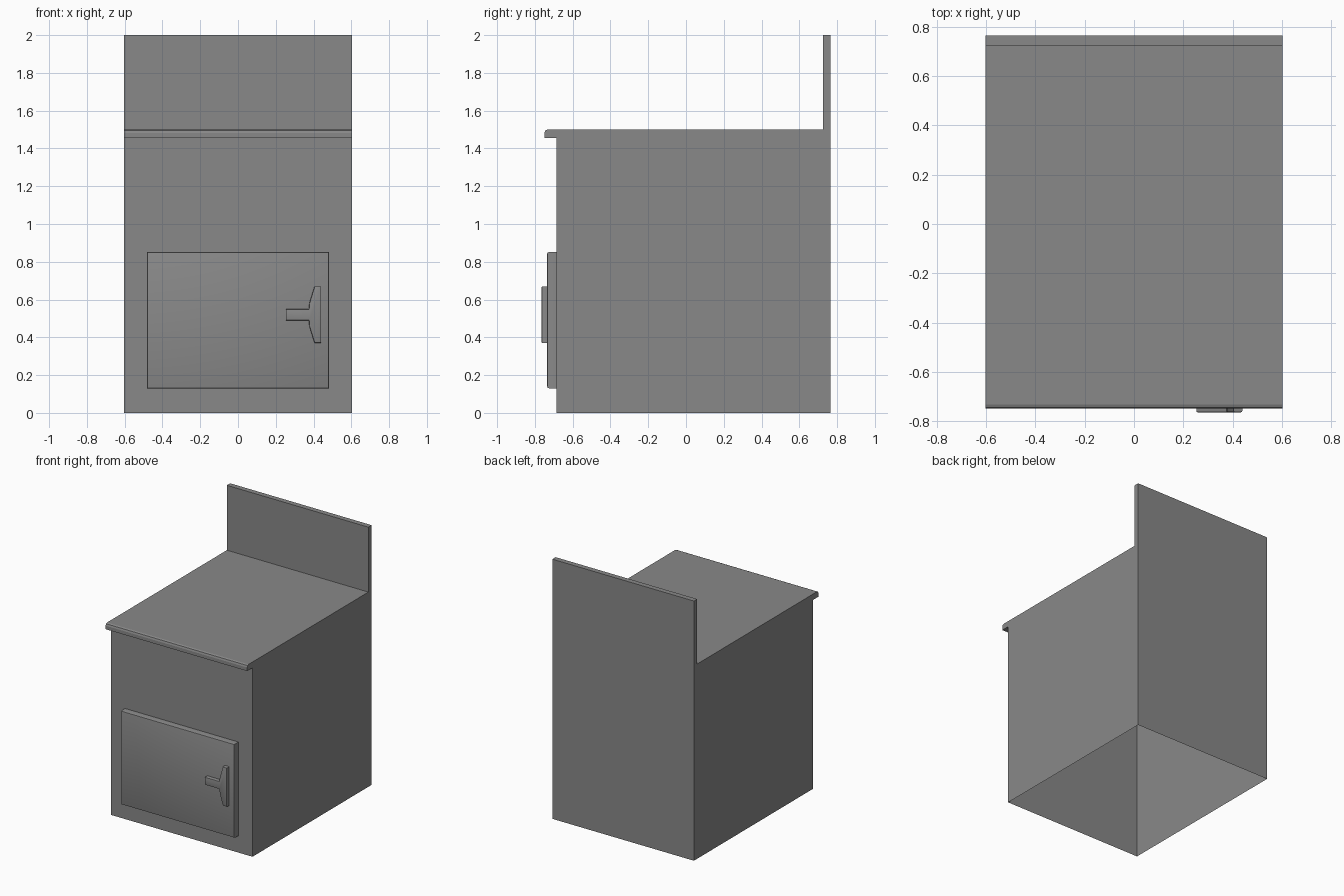
import bpy
import bmesh

cube = bpy.data.objects.get("Cube")
if cube:
    bpy.data.objects.remove(cube, do_unlink=True)

GREY = (0.25, 0.25, 0.25, 1)
metal = bpy.data.materials.new("grey metal")
metal.use_nodes = True
metal.diffuse_color = GREY
metal.node_tree.nodes["Principled BSDF"].inputs["Base Color"].default_value = GREY


def extrude_profile(name, points, offset, skip=()):
    """Extrude a closed outline along offset; skip lists open side faces."""
    bm = bmesh.new()
    near = [bm.verts.new(p) for p in points]
    far = [bm.verts.new([a + b for a, b in zip(p, offset)]) for p in points]
    bm.faces.new(near)
    bm.faces.new(far[::-1])
    n = len(points)
    for i in range(n):
        if i not in skip:
            j = (i + 1) % n
            bm.faces.new((near[j], near[i], far[i], far[j]))
    bmesh.ops.recalc_face_normals(bm, faces=bm.faces)
    mesh = bpy.data.meshes.new(name)
    bm.to_mesh(mesh)
    bm.free()
    mesh.materials.append(metal)
    obj = bpy.data.objects.new(name, mesh)
    bpy.context.collection.objects.link(obj)
    return obj


def round_front(obj, front_y, width, segments):
    """Round the rim of the front face only."""
    bm = bmesh.new()
    bm.from_mesh(obj.data)
    rim = [e for e in bm.edges if all(abs(v.co.y - front_y) < 1e-4 for v in e.verts)]
    bmesh.ops.bevel(bm, geom=rim, offset=width, segments=segments,
                    profile=0.5, affect='EDGES')
    bm.to_mesh(obj.data)
    bm.free()


def smooth(obj):
    bpy.ops.object.select_all(action='DESELECT')
    obj.select_set(True)
    bpy.context.view_layer.objects.active = obj
    bpy.ops.object.shade_smooth_by_angle(angle=0.6)


# Body: side outline with front lip and tall back panel, open underneath
HALF = 0.603
side = [(-0.685, 0), (-0.685, 1.455), (-0.75, 1.455), (-0.75, 1.482),
        (-0.745, 1.495), (-0.732, 1.5), (0.725, 1.5), (0.725, 2),
        (0.765, 2), (0.765, 0)]
body = extrude_profile("stove_body", [(-HALF, y, z) for y, z in side],
                       (2 * HALF, 0, 0), skip=(len(side) - 1,))

# Door: raised slab on the front
door_outline = [(-0.483, 0.13), (0.483, 0.13), (0.483, 0.852), (-0.483, 0.852)]
door = extrude_profile("oven_door", [(x, -0.685, z) for x, z in door_outline],
                       (0, -0.05, 0))
round_front(door, -0.735, 0.01, 2)

# Handle: stem with flared grip, mirrored about its middle height
MID = 0.52
upper = [(0.253, 0.03), (0.375, 0.03), (0.378, 0.062), (0.405, 0.15), (0.44, 0.15)]
outline = [(x, MID + h) for x, h in upper] + [(x, MID - h) for x, h in reversed(upper)]
handle = extrude_profile("door_handle", [(x, -0.735, z) for x, z in outline],
                         (0, -0.03, 0))
round_front(handle, -0.765, 0.006, 2)

for part in (door, handle):
    smooth(part)
